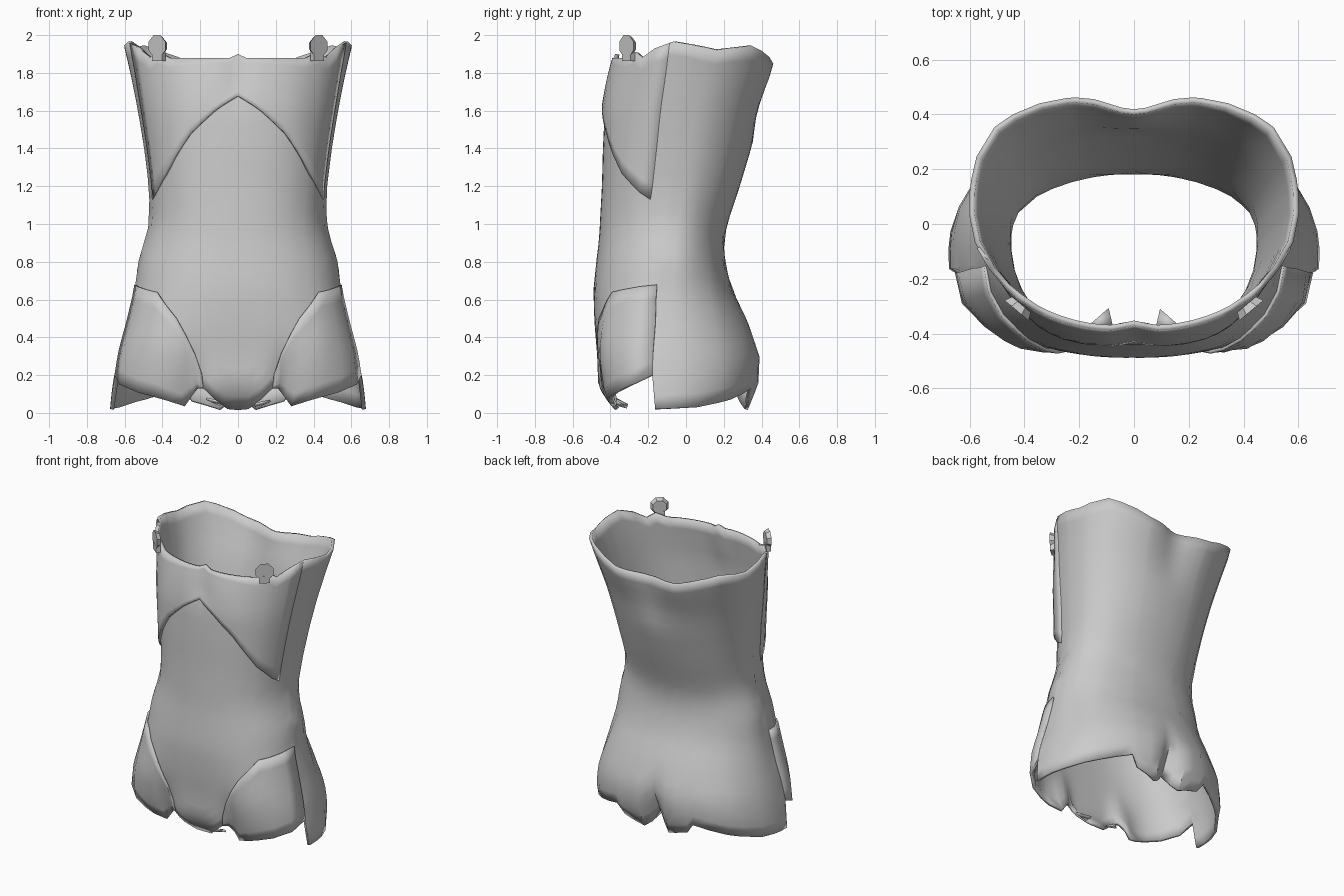
import bpy, bmesh, math
from mathutils import Matrix, Vector

cube = bpy.data.objects.get("Cube")
if cube:
    bpy.data.objects.remove(cube)

mat = bpy.data.materials.new("light_grey")
mat.use_nodes = True
mat.diffuse_color = (0.6, 0.6, 0.6, 1)
mat.node_tree.nodes["Principled BSDF"].inputs["Base Color"].default_value = (0.6, 0.6, 0.6, 1)

# Cross-sections: z, half width, front y, back y, centre y, front and back roundness
SECTIONS = [
    (0.00, 0.68, -0.425, 0.33, -0.11, 2.7, 2.2),
    (0.15, 0.665, -0.465, 0.39, -0.11, 2.8, 2.3),
    (0.30, 0.635, -0.47, 0.395, -0.11, 2.8, 2.3),
    (0.48, 0.585, -0.485, 0.33, -0.10, 2.6, 2.2),
    (0.65, 0.545, -0.49, 0.245, -0.10, 2.4, 2.2),
    (0.80, 0.53, -0.475, 0.205, -0.08, 2.3, 2.1),
    (0.92, 0.49, -0.46, 0.20, -0.07, 2.3, 2.1),
    (1.02, 0.467, -0.455, 0.225, -0.06, 2.3, 2.1),
    (1.20, 0.472, -0.445, 0.285, -0.03, 2.4, 2.2),
    (1.40, 0.497, -0.44, 0.345, 0.00, 2.4, 2.2),
    (1.60, 0.53, -0.43, 0.395, 0.03, 2.4, 2.3),
    (1.80, 0.57, -0.405, 0.475, 0.07, 2.3, 2.3),
    (1.97, 0.61, -0.38, 0.515, 0.10, 2.2, 2.4),
]

# Edge heights as (angle from the front in degrees, z)
TOP_RIM = [(0, 1.90), (5, 1.88), (42, 1.88), (50, 1.91), (56, 1.88), (64, 1.93), (74, 1.965),
           (88, 1.94), (97, 1.92), (117, 1.94), (148, 1.85), (180, 1.835)]
BOTTOM_RIM = [(0, 0.015), (10, 0.02), (20, 0.07), (28, 0.13), (32, 0.13), (42, 0.035), (70, 0.13),
              (84, 0.2), (85.5, 0.02), (105, 0.03), (125, 0.07), (147, 0.13), (151, 0.06),
              (168, 0.015), (174, 0.05), (180, 0.11)]
CHEST_EDGE = [(0, 1.68), (13, 1.61), (30, 1.48), (50, 1.27), (68, 1.14), (72, 1.13)]
THIGH_EDGE = [(28, 0.20), (34, 0.37), (42, 0.50), (56, 0.64), (75, 0.67), (104, 0.70)]


def lerp_table(table, t):
    """Linear lookup; returns every column after the first."""
    t = min(max(t, table[0][0]), table[-1][0])
    for a, b in zip(table, table[1:]):
        if t <= b[0]:
            f = (t - a[0]) / (b[0] - a[0])
            return [p + (q - p) * f for p, q in zip(a[1:], b[1:])]


def bump(v, centre, width):
    return math.exp(-((v - centre) / width) ** 2)


def surface(angle, z, offset=0.0):
    """Point on the torso at a signed angle from the front."""
    w, yf, yb, yc, nf, nb = lerp_table(SECTIONS, z)
    s, c = math.sin(math.radians(abs(angle))), math.cos(math.radians(angle))
    front = c > 0
    depth, n = (yc - yf, nf) if front else (yb - yc, nb)
    r = ((s / w) ** n + (abs(c) / depth) ** n) ** (-1 / n) + offset
    x, y = r * s, yc - r * c
    if front:
        # Groin grooves, tucked crotch and breastbone hollow
        y += 0.05 * bump(x, 0.25, 0.07) * bump(z, 0.13, 0.16)
        y += max(0, 0.13 - z) * 0.5 * bump(x, 0, 0.2)
        y += 0.018 * bump(x, 0, 0.06) * min(1, max(0, (z - 1.6) / 0.15))
    else:
        # Spine hollow and cleft of the seat
        y -= 0.075 * bump(x, 0, 0.14) * min(1, max(0, (z - 1.45) / 0.45))
        y -= 0.10 * bump(x, 0, 0.06) * bump(z, 0.1, 0.2)
    return Vector((math.copysign(x, angle), y, z))


def finish(name, bm, thickness=0.0, angle=35):
    mesh = bpy.data.meshes.new(name)
    bm.to_mesh(mesh)
    bm.free()
    obj = bpy.data.objects.new(name, mesh)
    bpy.context.collection.objects.link(obj)
    mesh.materials.append(mat)
    if thickness:
        mod = obj.modifiers.new("Thickness", "SOLIDIFY")
        mod.thickness = thickness
        mod.offset = -1
    bpy.ops.object.select_all(action="DESELECT")
    obj.select_set(True)
    bpy.context.view_layer.objects.active = obj
    bpy.ops.object.shade_smooth_by_angle(angle=math.radians(angle))
    return obj


def panel(name, angles, low, high, rows, offset, thickness):
    """Sheet over the torso between two edge curves."""
    bm = bmesh.new()
    cols = []
    for a in angles:
        lo, hi = lerp_table(low, abs(a))[0], lerp_table(high, abs(a))[0]
        col = []
        for i in range(rows + 1):
            t = i / rows
            z = lo + (hi - lo) * t
            col.append(bm.verts.new(surface(a, z, offset(abs(a), t, z))))
        cols.append(col)
    for left, right in zip(cols, cols[1:]):
        for i in range(rows):
            bm.faces.new((left[i], right[i], right[i + 1], left[i + 1]))
    bmesh.ops.remove_doubles(bm, verts=bm.verts, dist=0.0005)
    return finish(name, bm, thickness)


def both_sides(angles):
    return [-a for a in reversed(angles) if a] + list(angles)


# Torso shell, open at neck and legs
HALF = [0, 5, 10, 15, 20, 24, 28, 32, 37, 42, 50, 56, 64, 74, 84, 85.5, 92, 97, 105, 117,
        125, 136, 147, 151, 160, 168, 174, 180]
panel("torso_shell", both_sides(HALF), BOTTOM_RIM, TOP_RIM, 26,
      lambda a, t, z: 0.0, 0.02)


# Chest plate overhanging the belly along an inverted V
def chest_offset(a, t, z):
    fade = min(1, max(0, (72 - a) / 25))
    return 0.002 + fade * (0.02 * (1 - t) + 0.012 * math.sin(math.pi * t) * bump(a, 28, 18))


panel("chest_plate", both_sides([0, 5, 10, 15, 22, 30, 36, 42, 50, 56, 64, 72]),
      CHEST_EDGE, TOP_RIM, 10, chest_offset, 0.018)


# Thigh plates over the hips
def thigh_offset(a, t, z):
    fade = min(1, max(0, (104 - a) / 30))
    return 0.001 + fade * (0.012 * min(1, 3 * t) + 0.022 * bump(a, 50, 10) * bump(z, 0.34, 0.12))


THIGH = [28, 32, 37, 42, 50, 56, 64, 74, 84]
for side, label in ((1, "left"), (-1, "right")):
    cols = THIGH if side > 0 else [-a for a in reversed(THIGH)]
    panel(label + "_thigh_plate", cols, BOTTOM_RIM, THIGH_EDGE, 7, thigh_offset, 0.012)

    # Strap clip on the front rim: faceted disc on a short stem
    bm = bmesh.new()
    turn = Matrix.Rotation(side * math.radians(40), 4, "Z")
    place = Matrix.Translation((side * 0.42, -0.305, 1.942)) @ turn
    bmesh.ops.create_cone(bm, cap_ends=True, segments=8, radius1=0.062, radius2=0.048, depth=0.028,
                          matrix=place @ Matrix.Rotation(math.radians(-90), 4, "X")
                          @ Matrix.Rotation(math.radians(22.5), 4, "Z"))
    bmesh.ops.create_cube(bm, size=1, matrix=place @ Matrix.Translation((0, 0.0, -0.055))
                          @ Matrix.Diagonal((0.07, 0.03, 0.05, 1)))
    finish(label + "_strap_clip", bm)

    # Small pointed tab behind the crotch edge
    bm = bmesh.new()
    pts = [(0.08, -0.375, 0.05), (0.17, -0.375, 0.07), (0.095, -0.31, 0.035)]
    bm.faces.new([bm.verts.new((side * x, y, z)) for x, y, z in pts])
    finish(label + "_crotch_tab", bm, 0.012)
